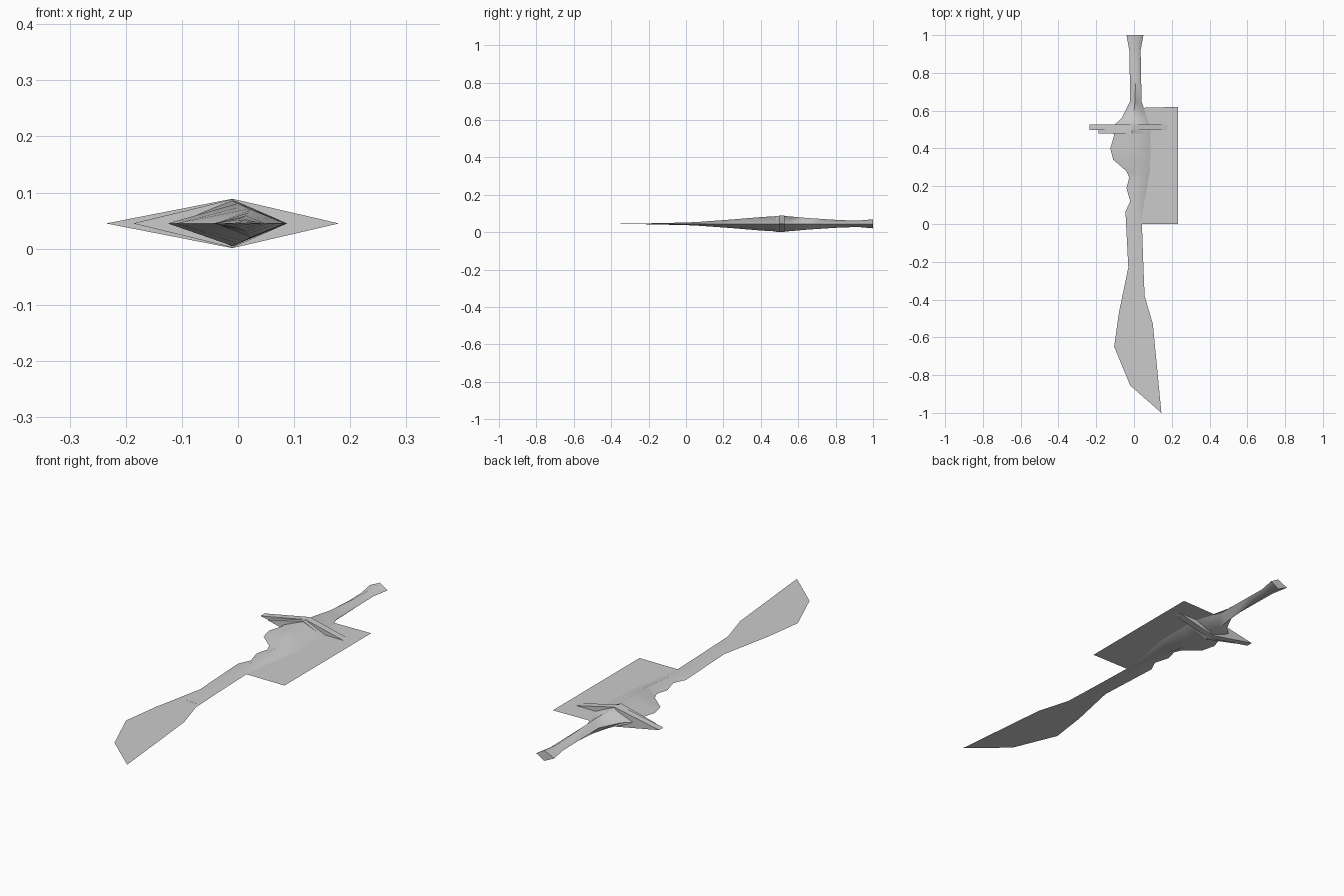
import bpy
import bmesh

if "Cube" in bpy.data.objects:
    bpy.data.objects.remove(bpy.data.objects["Cube"], do_unlink=True)

MID = 0.045  # height of the flat middle plane

steel = bpy.data.materials.new("plain grey")
steel.use_nodes = True
colour = (0.6, 0.6, 0.6, 1)
steel.diffuse_color = colour
steel.node_tree.nodes["Principled BSDF"].inputs["Base Color"].default_value = colour


def finish(name, bm, smooth_angle=None):
    mesh = bpy.data.meshes.new(name)
    bm.to_mesh(mesh)
    bm.free()
    obj = bpy.data.objects.new(name, mesh)
    bpy.context.collection.objects.link(obj)
    mesh.materials.append(steel)
    if smooth_angle:
        bpy.ops.object.select_all(action="DESELECT")
        obj.select_set(True)
        bpy.context.view_layer.objects.active = obj
        bpy.ops.object.shade_smooth_by_angle(angle=smooth_angle)
    return obj


def diamond_loft(name, sections, smooth_angle=None):
    """Sections are (y, left x, right x, ridge x, half height)."""
    bm = bmesh.new()
    rings = [[bm.verts.new(p) for p in ((a, y, MID), (c, y, MID + h), (b, y, MID), (c, y, MID - h))]
             for y, a, b, c, h in sections]
    for r, s in zip(rings, rings[1:]):
        for i in range(4):
            j = (i + 1) % 4
            bm.faces.new((r[i], r[j], s[j], s[i]))
    bm.faces.new(rings[0])
    bm.faces.new(rings[-1])
    bmesh.ops.recalc_face_normals(bm, faces=bm.faces)
    return finish(name, bm, smooth_angle)


def sheet(name, outline):
    bm = bmesh.new()
    face = bm.faces.new([bm.verts.new((x, y, MID)) for x, y in outline])
    face.normal_update()
    if face.normal.z < 0:
        face.normal_flip()
    return finish(name, bm)


# Handle flaring into the body, then thinning to the neck of the blade
diamond_loft("handle_and_body", [
    (1.0, -0.04, 0.05, 0.01, 0.024),
    (0.92, -0.025, 0.035, 0.008, 0.017),
    (0.82, -0.023, 0.037, 0.008, 0.02),
    (0.65, -0.02, 0.04, 0.006, 0.031),
    (0.56, -0.065, 0.07, -0.005, 0.039),
    (0.51, -0.12, 0.088, -0.01, 0.043),
    (0.47, -0.105, 0.088, -0.01, 0.04),
    (0.40, -0.125, 0.087, 0.0, 0.036),
    (0.34, -0.11, 0.086, 0.01, 0.031),
    (0.28, -0.04, 0.084, 0.02, 0.026),
    (0.245, -0.025, 0.077, 0.02, 0.023),
    (0.19, -0.04, 0.068, 0.018, 0.019),
    (0.12, -0.02, 0.055, 0.014, 0.014),
    (0.066, -0.045, 0.048, 0.005, 0.01),
    (0.0, -0.042, 0.042, 0.0, 0.007),
    (-0.23, -0.03, 0.05, 0.01, 0.002),
    (-0.35, -0.055, 0.055, 0.01, 0.0005),
], 1.2)

# Cross guard and the smaller collar in front of it
diamond_loft("cross_guard", [(y, -0.235, 0.18, -0.01, 0.044) for y in (0.527, 0.497)])
diamond_loft("guard_collar", [(y, -0.187, 0.088, -0.01, 0.043) for y in (0.497, 0.48)])

# Flat leaf-shaped blade
sheet("blade", [
    (0.055, -0.35), (0.056, -0.38), (0.10, -0.53), (0.145, -1.0),
    (-0.02, -0.855), (-0.105, -0.65), (-0.08, -0.47), (-0.055, -0.35)])

# Flat rectangular side panel
sheet("side_panel", [(0.04, 0.0), (0.233, 0.0), (0.233, 0.62), (0.04, 0.615)])
